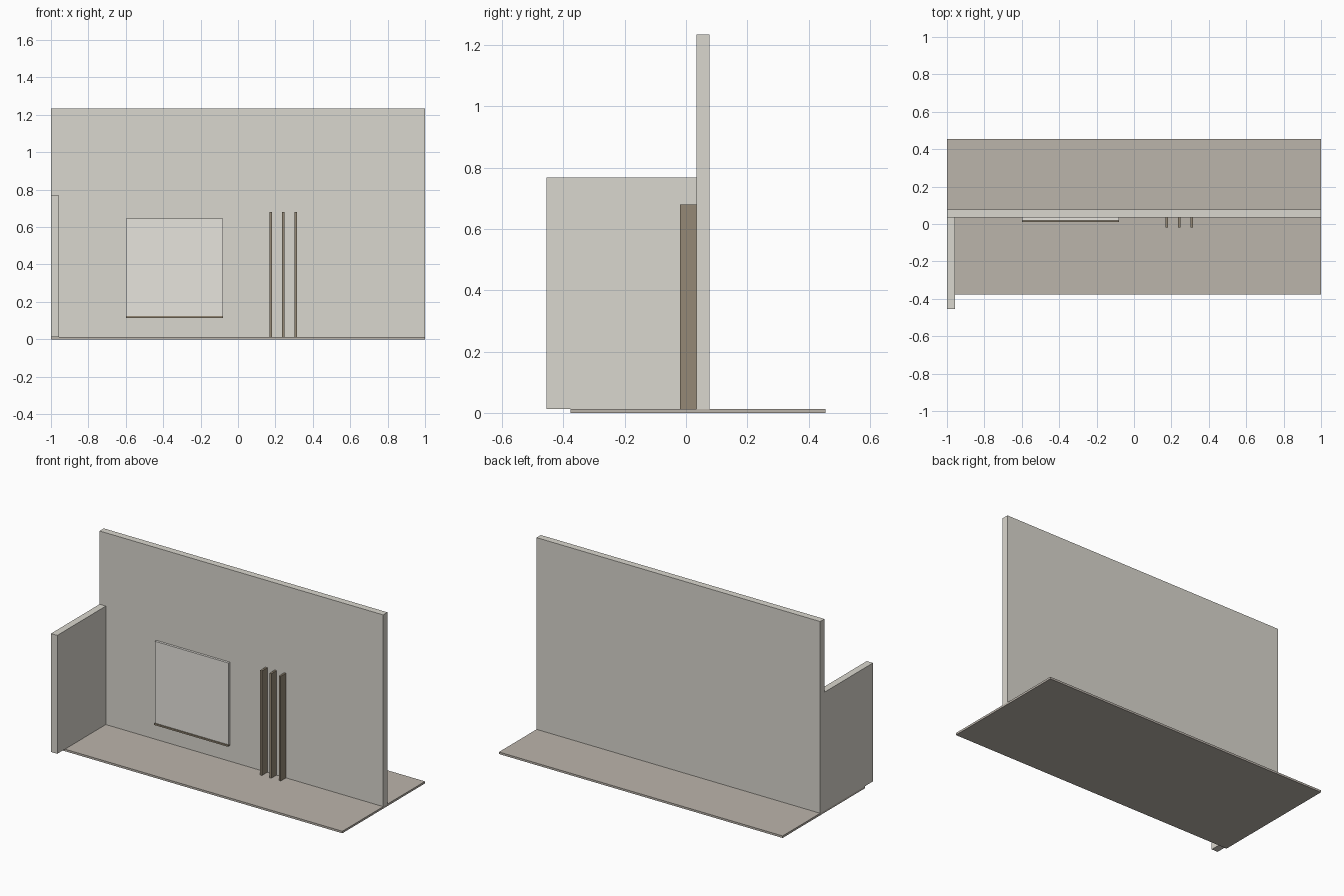
import bpy

if "Cube" in bpy.data.objects:
    bpy.data.objects.remove(bpy.data.objects["Cube"])


def material(name, rgb):
    m = bpy.data.materials.new(name)
    m.diffuse_color = (*rgb, 1)
    m.use_nodes = True
    m.node_tree.nodes["Principled BSDF"].inputs["Base Color"].default_value = m.diffuse_color
    return m


def box(name, x, y, z, mat):
    """Box from its (min, max) range on each axis."""
    bpy.ops.mesh.primitive_cube_add(
        size=1, location=[(a + b) / 2 for a, b in (x, y, z)])
    ob = bpy.context.object
    ob.name = name
    ob.scale = [b - a for a, b in (x, y, z)]
    bpy.ops.object.transform_apply(location=False, rotation=False, scale=True)
    ob.data.materials.append(mat)
    return ob


plaster = material("plaster", (0.70, 0.68, 0.62))
pale = material("pale_panel", (0.80, 0.78, 0.73))
stone = material("floor_stone", (0.50, 0.46, 0.41))
wood = material("dark_wood", (0.30, 0.25, 0.18))

FLOOR = 0.013      # top of the floor slab
WALL = 0.034       # front face of the back wall

# Floor and walls
box("floor", (-1, 1), (-0.377, 0.455), (0, FLOOR), stone)
box("back_wall", (-1, 1), (WALL, 0.077), (FLOOR, 1.235), plaster)
box("side_wall", (-1, -0.956), (-0.455, WALL), (FLOOR, 0.768), plaster)

# Wall panel with a thin ledge along its lower edge
box("wall_panel", (-0.60, -0.08), (0.019, WALL), (0.124, 0.645), pale)
box("panel_ledge", (-0.60, -0.08), (0.012, WALL), (0.114, 0.124), wood)

# Upright slats
for i in range(3):
    cx = 0.176 + 0.066 * i
    box(f"slat_{i + 1}", (cx - 0.0065, cx + 0.0065), (-0.019, WALL),
        (FLOOR, 0.68), wood)
